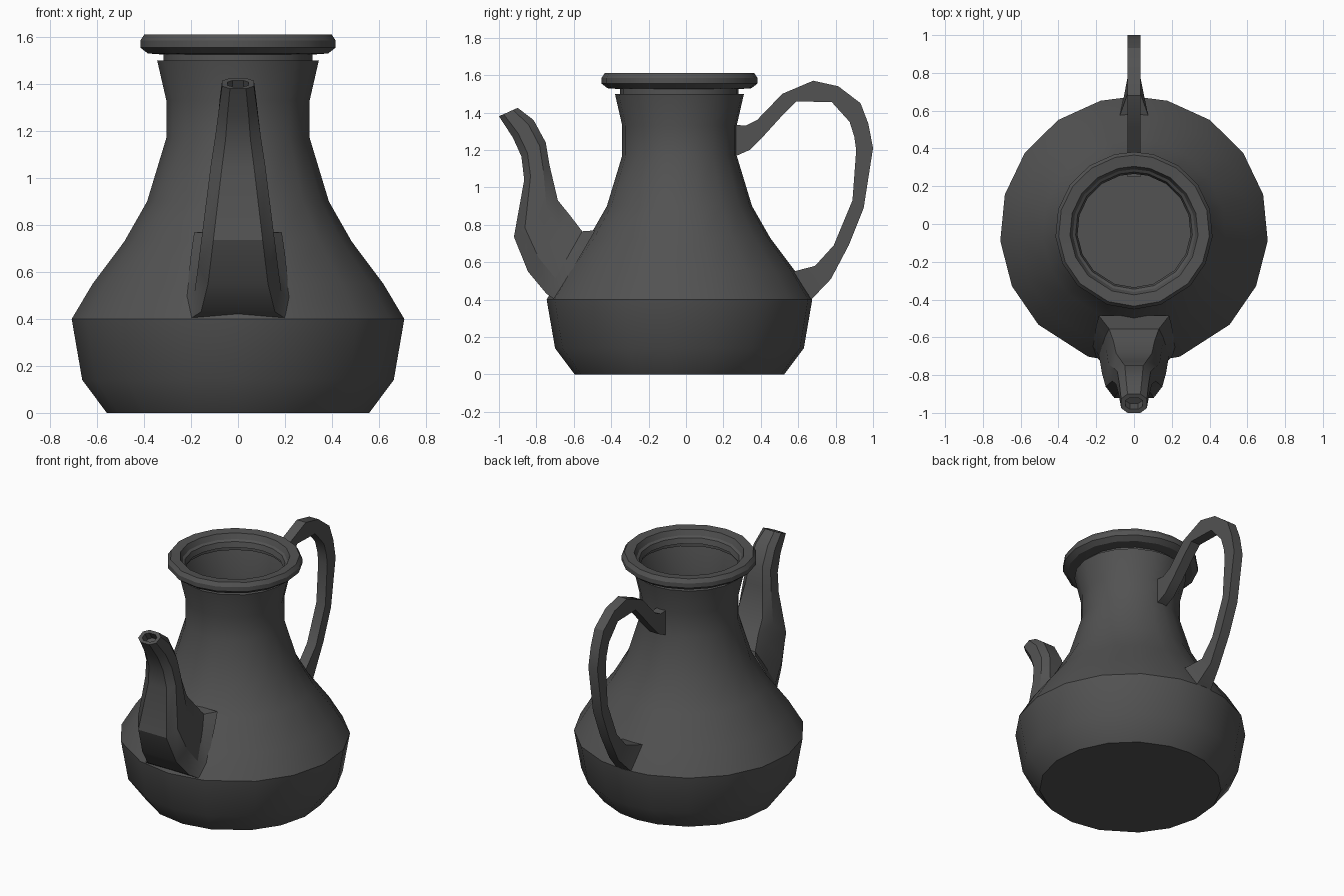
import bpy, bmesh
from math import sin, cos, radians

CY = -0.035  # body axis sits slightly forward
mat = bpy.data.materials.new("dark_grey")
mat.diffuse_color = (0.085, 0.085, 0.085, 1)


def loft(name, rings, cap_start=True, cap_end=True, closed=False):
    """Skin a list of equal-length point rings."""
    bm = bmesh.new()
    vs = [[bm.verts.new(p) for p in r] for r in rings]
    pairs = list(zip(vs, vs[1:])) + ([(vs[-1], vs[0])] if closed else [])
    n = len(vs[0])
    for a, b in pairs:
        for i in range(n):
            j = (i + 1) % n
            bm.faces.new((a[i], a[j], b[j], b[i]))
    if cap_start:
        bm.faces.new(vs[0][::-1])
    if cap_end:
        bm.faces.new(vs[-1])
    bmesh.ops.recalc_face_normals(bm, faces=bm.faces)
    me = bpy.data.meshes.new(name)
    bm.to_mesh(me)
    bm.free()
    me.materials.append(mat)
    ob = bpy.data.objects.new(name, me)
    bpy.context.collection.objects.link(ob)
    bpy.ops.object.select_all(action='DESELECT')
    ob.select_set(True)
    bpy.context.view_layer.objects.active = ob
    bpy.ops.object.shade_smooth_by_angle(angle=radians(30))
    return ob


# Angles of the vertical edges: right half mirrored to the left
half = [-70, -44.5, -24.5, -4.4, 15.6, 35.6, 55.6, 75.6]
angles = [-90] + half + [90] + [180 - a for a in reversed(half)]


def turn(profile):
    return [[(r * cos(radians(a)), CY + r * sin(radians(a)), z) for a in angles]
            for r, z in profile]


# Body: single skin, open at the neck
loft("body", turn([(0.56, 0), (0.665, 0.14), (0.71, 0.40), (0.62, 0.55),
                   (0.485, 0.73), (0.388, 0.90), (0.306, 1.17), (0.306, 1.33),
                   (0.345, 1.50), (0.317, 1.50), (0.317, 1.53)]), cap_end=False)

# Rim ring
loft("rim", turn([(0.317, 1.525), (0.385, 1.53), (0.417, 1.555), (0.417, 1.585),
                  (0.40, 1.61), (0.34, 1.605), (0.325, 1.57), (0.31, 1.56),
                  (0.30, 1.525)]), False, False, closed=True)


# Spout: rings between a lower/front and an upper/back point
def spout_ring(low, up, wl, wu, c):
    side = [(0, wl * c), (0.25, wl), (0.75, wu), (1, wu * c)]
    pts = [(x, t) for t, x in side] + [(-x, t) for t, x in reversed(side)]
    return [(x, low[0] + (up[0] - low[0]) * t, low[1] + (up[1] - low[1]) * t)
            for x, t in pts]


spout = [
    ((-0.70, 0.40), (-0.485, 0.77), 0.22, 0.20, 0.93),
    ((-0.745, 0.43), (-0.555, 0.765), 0.185, 0.155, 0.85),
    ((-0.845, 0.55), (-0.62, 0.85), 0.17, 0.145, 0.75),
    ((-0.92, 0.735), (-0.685, 0.93), 0.15, 0.135, 0.7),
    ((-0.865, 1.04), (-0.73, 1.12), 0.115, 0.105, 0.6),
    ((-0.88, 1.165), (-0.75, 1.24), 0.096, 0.088, 0.55),
    ((-0.925, 1.265), (-0.815, 1.36), 0.082, 0.078, 0.55),
    ((-1.0, 1.38), (-0.90, 1.425), 0.068, 0.068, 0.5),
    ((-0.98, 1.388), (-0.92, 1.415), 0.045, 0.045, 0.5),
    ((-0.95, 1.33), (-0.89, 1.37), 0.045, 0.045, 0.5),
]
loft("spout", [spout_ring(*s) for s in spout], cap_start=False)

# Handle: outer y,z / inner y,z / half width outer, inner
W = 0.034
handle = [
    (0.25, 1.335, 0.25, 1.16, W, W), (0.32, 1.33, 0.34, 1.20, W, W),
    (0.38, 1.36, 0.42, 1.28, W, W), (0.515, 1.50, 0.52, 1.39, W, W),
    (0.68, 1.57, 0.59, 1.46, W, W), (0.815, 1.54, 0.78, 1.455, W, W),
    (0.933, 1.45, 0.875, 1.35, W, W), (0.975, 1.34, 0.90, 1.27, W, W),
    (1.0, 1.21, 0.91, 1.20, W, W), (0.95, 0.89, 0.89, 0.93, W, W),
    (0.87, 0.69, 0.79, 0.69, W, W), (0.775, 0.51, 0.69, 0.58, W, W),
    (0.67, 0.40, 0.575, 0.55, 0.055, 0.075),
]
loft("handle", [[(-a, oy, oz), (a, oy, oz), (b, iy, iz), (-b, iy, iz)]
                for oy, oz, iy, iz, a, b in handle])
